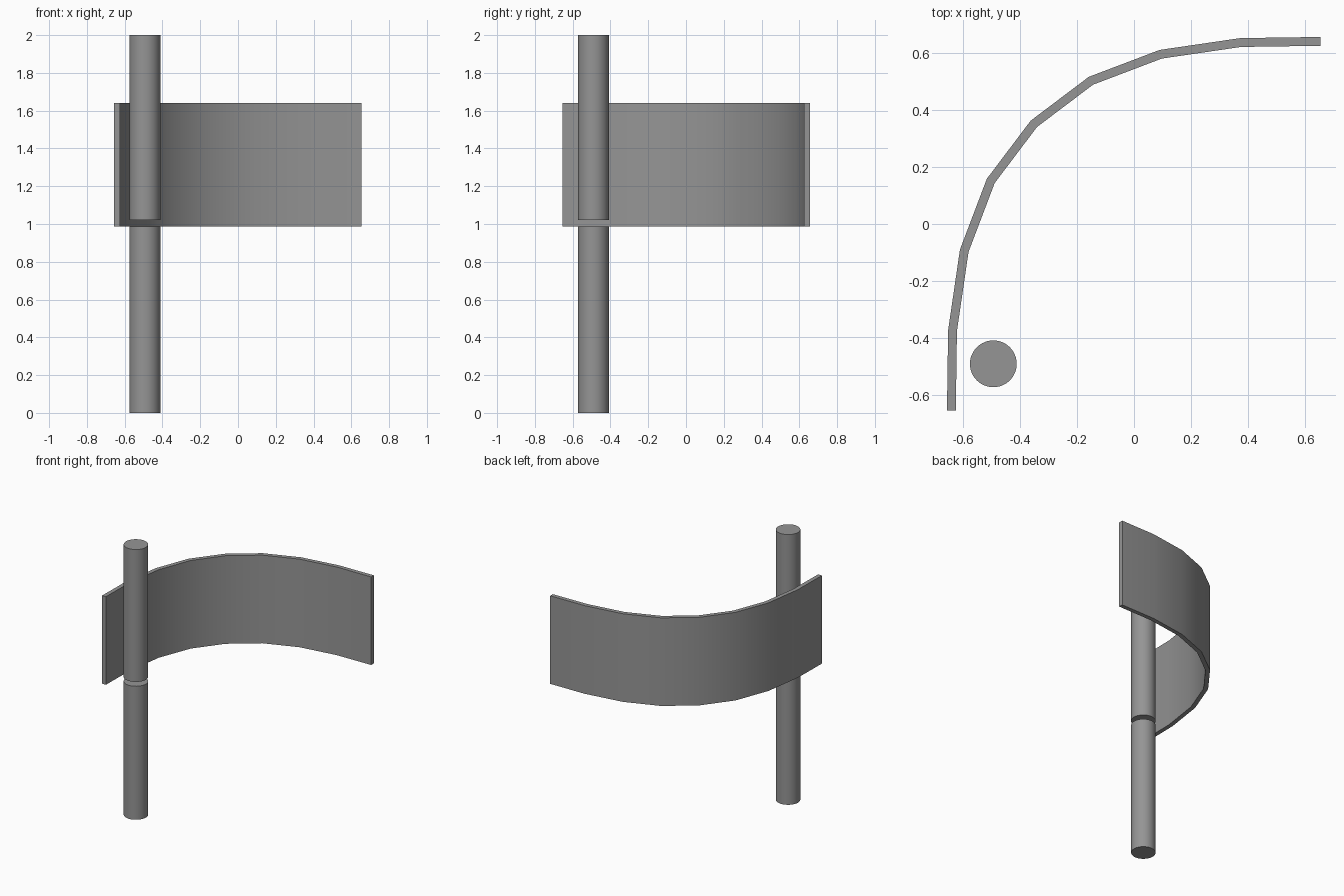
import bpy
import math

cube = bpy.data.objects.get("Cube")
if cube:
    bpy.data.objects.remove(cube, do_unlink=True)

# One plain grey for every part
grey = bpy.data.materials.new("grey")
grey.use_nodes = True
grey.diffuse_color = (0.3, 0.3, 0.3, 1)
grey.node_tree.nodes["Principled BSDF"].inputs["Base Color"].default_value = grey.diffuse_color


def finish(obj, name):
    obj.name = name
    obj.data.name = name
    obj.data.materials.append(grey)
    bpy.ops.object.select_all(action="DESELECT")
    obj.select_set(True)
    bpy.context.view_layer.objects.active = obj
    bpy.ops.object.shade_smooth_by_angle(angle=math.radians(30))


def pole(name, bottom, top):
    bpy.ops.mesh.primitive_cylinder_add(
        vertices=48, radius=0.082, depth=top - bottom,
        location=(-0.493, -0.49, (bottom + top) / 2))
    finish(bpy.context.object, name)


# Round pole in two lengths with a narrow gap between them
pole("lower_pole", 0, 0.988)
pole("upper_pole", 1.02, 2)

# Curved panel: half of the bend, mirrored across the diagonal
half = [(-0.64, -0.653), (-0.636, -0.374), (-0.595, -0.094),
        (-0.502, 0.151), (-0.351, 0.351)]
path = half + [(-y, -x) for x, y in reversed(half[:-1])]
verts = [(x, y, z) for x, y in path for z in (0.988, 1.64)]
faces = [(2 * i, 2 * i + 1, 2 * i + 3, 2 * i + 2) for i in range(len(path) - 1)]
mesh = bpy.data.meshes.new("curved_panel")
mesh.from_pydata(verts, [], faces)
panel = bpy.data.objects.new("curved_panel", mesh)
bpy.context.collection.objects.link(panel)

solid = panel.modifiers.new("thickness", "SOLIDIFY")
solid.thickness = 0.031
solid.offset = 0
solid.use_even_offset = True
bpy.context.view_layer.objects.active = panel
panel.select_set(True)
bpy.ops.object.modifier_apply(modifier=solid.name)
finish(panel, "curved_panel")
